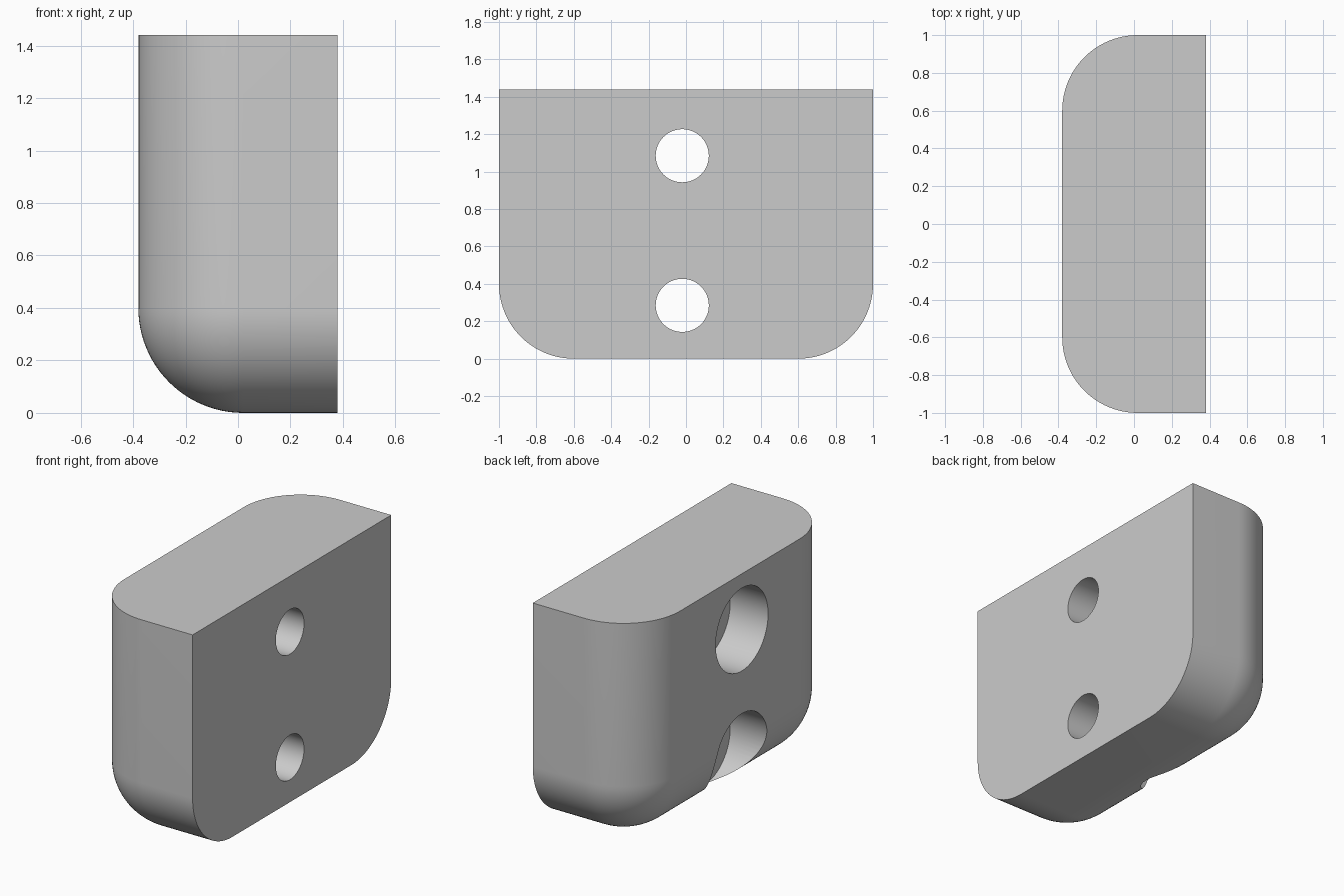
import bpy
import bmesh
import math

if "Cube" in bpy.data.objects:
    bpy.data.objects.remove(bpy.data.objects["Cube"], do_unlink=True)

HALF_X, HALF_Y, HEIGHT = 0.38, 1.0, 1.44
FILLET = 0.4
HOLE_Y, HOLE_HEIGHTS = -0.02, (0.285, 1.085)
HOLE_R, BORE_R, BORE_DEPTH = 0.142, 0.264, 0.267

grey = bpy.data.materials.new("plain grey")
grey.use_nodes = True
colour = (0.6, 0.6, 0.6, 1)
grey.diffuse_color = colour
grey.node_tree.nodes["Principled BSDF"].inputs["Base Color"].default_value = colour

# Block: rounded on every edge except those of the flat top and mounting face
bm = bmesh.new()
bmesh.ops.create_cube(bm, size=1)
for v in bm.verts:
    v.co = (v.co.x * 2 * HALF_X, v.co.y * 2 * HALF_Y, (v.co.z + 0.5) * HEIGHT)


def is_rounded(edge):
    on_top = all(v.co.z > HEIGHT / 2 for v in edge.verts)
    on_mount = all(v.co.x > 0 for v in edge.verts)
    return not (on_top or on_mount)


bmesh.ops.bevel(bm, geom=[e for e in bm.edges if is_rounded(e)], offset=FILLET,
                offset_type='OFFSET', segments=24, profile=0.5,
                affect='EDGES', clamp_overlap=False)
mesh = bpy.data.meshes.new("mounting_block")
bm.to_mesh(mesh)
bm.free()
block = bpy.data.objects.new("mounting_block", mesh)
bpy.context.collection.objects.link(block)
mesh.materials.append(grey)


def drill(name, radius, x0, x1, z):
    """Cut a round hole along x from x0 to x1."""
    bpy.ops.mesh.primitive_cylinder_add(
        vertices=64, radius=radius, depth=x1 - x0,
        location=((x0 + x1) / 2, HOLE_Y, z), rotation=(0, math.pi / 2, 0))
    cutter = bpy.context.object
    cutter.name = name
    cutter.hide_render = True
    cutter.data.materials.append(grey)
    cut = block.modifiers.new(name, 'BOOLEAN')
    cut.operation = 'DIFFERENCE'
    cut.solver = 'EXACT'
    cut.object = cutter
    bpy.context.view_layer.objects.active = block
    bpy.ops.object.modifier_apply(modifier=name)
    bpy.data.objects.remove(cutter, do_unlink=True)


# Screw holes with wide counterbores on the rounded side
for z in HOLE_HEIGHTS:
    drill("screw_hole", HOLE_R, -1, 1, z)
    drill("counterbore", BORE_R, -1, BORE_DEPTH - HALF_X, z)

bpy.ops.object.select_all(action='DESELECT')
block.select_set(True)
bpy.context.view_layer.objects.active = block
bpy.ops.object.shade_smooth_by_angle(angle=math.radians(30))
